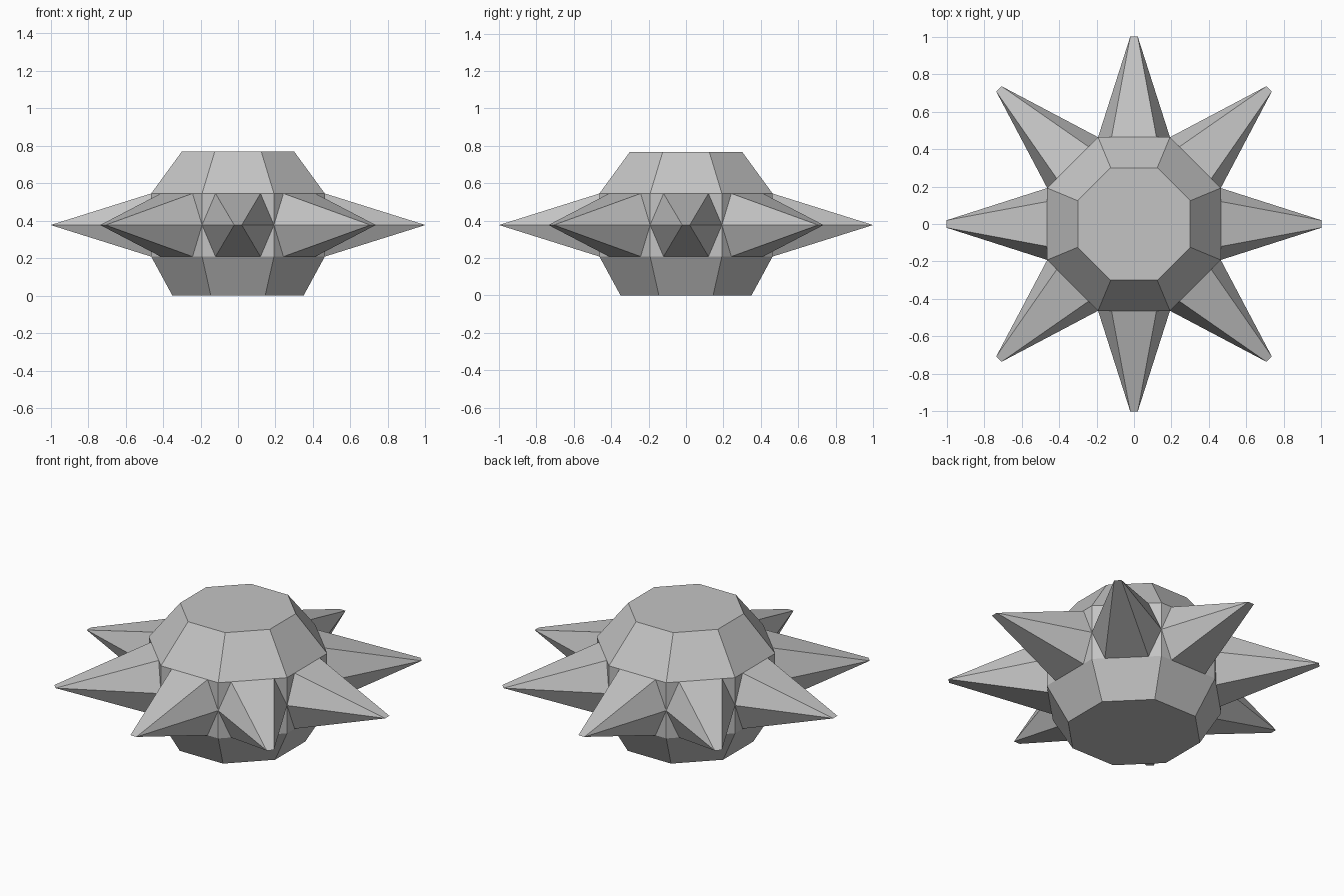
import bpy, bmesh
from math import cos, sin, pi, tan
from mathutils import Matrix

if "Cube" in bpy.data.objects:
    bpy.data.objects.remove(bpy.data.objects["Cube"])

grey = bpy.data.materials.new("plain grey")
grey.diffuse_color = (0.55, 0.55, 0.55, 1)
grey.use_nodes = True
grey.node_tree.nodes["Principled BSDF"].inputs["Base Color"].default_value = grey.diffuse_color

SIDES = 8
APOTHEM, LOW, HIGH = 0.463, 0.208, 0.545
MID = (LOW + HIGH) / 2


def finish(name, bm):
    bmesh.ops.recalc_face_normals(bm, faces=bm.faces)
    mesh = bpy.data.meshes.new(name)
    bm.to_mesh(mesh)
    bm.free()
    mesh.materials.append(grey)
    obj = bpy.data.objects.new(name, mesh)
    bpy.context.collection.objects.link(obj)
    return obj


# Octagonal body: stacked rings given as (apothem, height)
bm = bmesh.new()
rings = []
for apothem, z in [(0.35, 0), (APOTHEM, LOW), (APOTHEM, HIGH), (0.30, 0.768)]:
    r = apothem / cos(pi / SIDES)
    rings.append([bm.verts.new((r * cos((k + 0.5) * 2 * pi / SIDES),
                                r * sin((k + 0.5) * 2 * pi / SIDES), z))
                  for k in range(SIDES)])
for a, b in zip(rings, rings[1:]):
    for k in range(SIDES):
        n = (k + 1) % SIDES
        bm.faces.new((a[k], a[n], b[n], b[k]))
bm.faces.new(rings[0])
bm.faces.new(rings[-1])
finish("body", bm)

# Spikes: hexagonal base on each side, tapering to a short level edge
half = APOTHEM * tan(pi / SIDES)
for i in range(SIDES):
    reach = 1.0 if i % 2 == 0 else 1.02
    bm = bmesh.new()
    base = [bm.verts.new((APOTHEM, y, z)) for y, z in
            [(-0.12, HIGH), (0.12, HIGH), (half, MID),
             (0.12, LOW), (-0.12, LOW), (-half, MID)]]
    left = bm.verts.new((reach, -0.02, MID))
    right = bm.verts.new((reach, 0.02, MID))
    bm.faces.new((base[0], base[1], right, left))
    bm.faces.new((base[1], base[2], right))
    bm.faces.new((base[2], base[3], right))
    bm.faces.new((base[3], base[4], left, right))
    bm.faces.new((base[4], base[5], left))
    bm.faces.new((base[5], base[0], left))
    bm.faces.new(base)
    bm.transform(Matrix.Rotation(i * 2 * pi / SIDES, 4, 'Z'))
    finish(f"spike_{i + 1}", bm)
